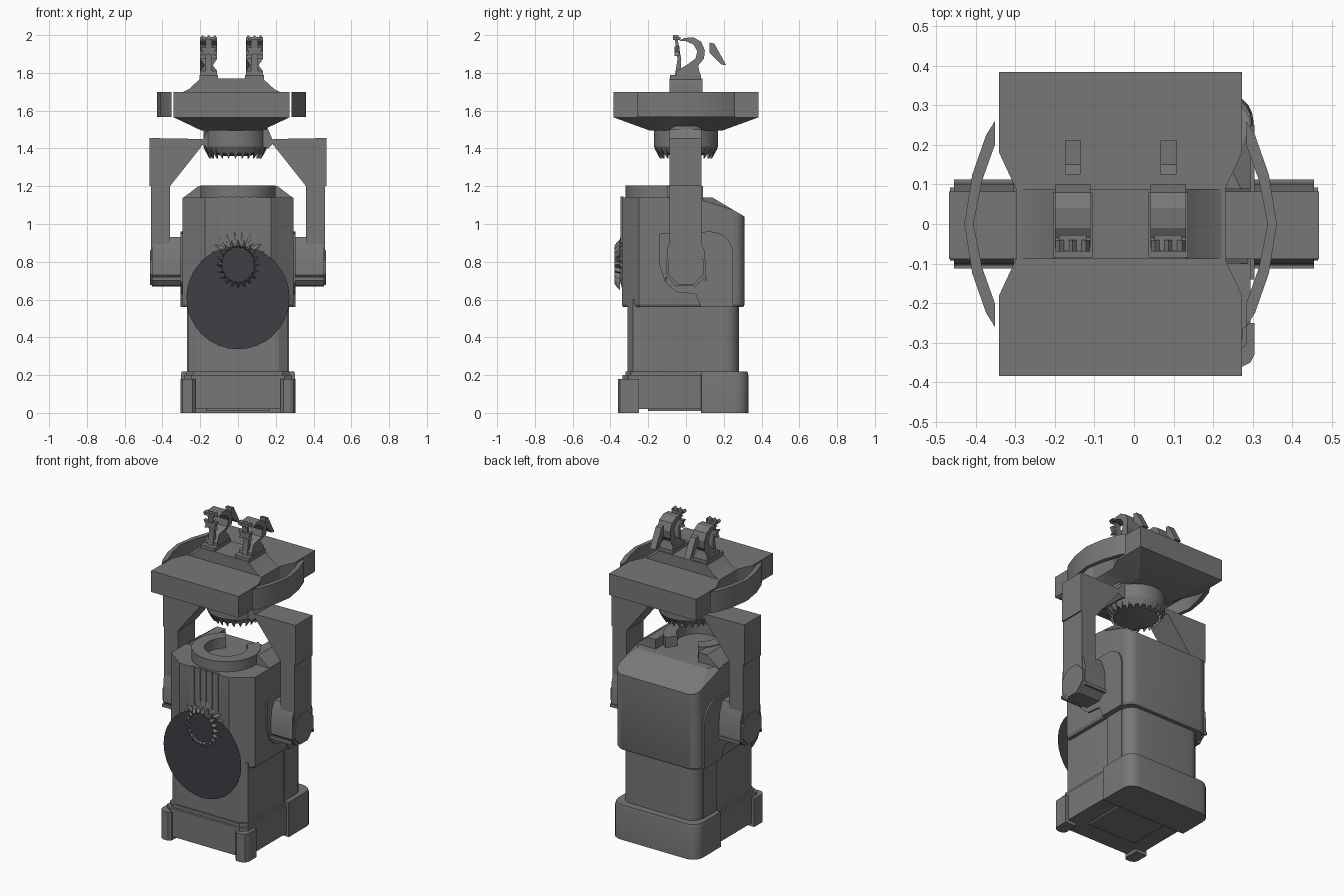
import bpy, bmesh
from math import sin, cos, pi, radians

HX = -0.034  # centre line of the head assembly


def material(name, col):
    m = bpy.data.materials.new(name)
    m.diffuse_color = (*col, 1)
    return m


GREY = material("dark_grey", (0.185, 0.185, 0.185))
DARK = material("near_black", (0.05, 0.05, 0.06))


def loft(name, rings, caps=True, mat=GREY):
    bm = bmesh.new()
    loops = [[bm.verts.new(p) for p in r] for r in rings]
    n = len(loops[0])
    for a, b in zip(loops, loops[1:]):
        for i in range(n):
            j = (i + 1) % n
            bm.faces.new((a[i], a[j], b[j], b[i]))
    if caps:
        bm.faces.new(loops[0])
        bm.faces.new(loops[-1])
    bmesh.ops.recalc_face_normals(bm, faces=bm.faces)
    me = bpy.data.meshes.new(name)
    bm.to_mesh(me)
    bm.free()
    me.materials.append(mat)
    ob = bpy.data.objects.new(name, me)
    bpy.context.collection.objects.link(ob)
    return ob


def prism(name, pts, axis, lo, hi, mat=GREY):
    put = {'x': lambda a, b, c: (c, a, b), 'y': lambda a, b, c: (a, c, b),
           'z': lambda a, b, c: (a, b, c)}[axis]
    return loft(name, [[put(a, b, c) for a, b in pts] for c in (lo, hi)], mat=mat)


def box(name, x0, x1, y0, y1, z0, z1):
    return prism(name, [(x0, y0), (x1, y0), (x1, y1), (x0, y1)], 'z', z0, z1)


def arc(cx, cy, r, a0, a1, n):
    return [(cx + r * cos(radians(a0 + (a1 - a0) * i / n)),
             cy + r * sin(radians(a0 + (a1 - a0) * i / n))) for i in range(n + 1)]


def hull_outline(w, y0, y1, r, cx, cy):
    """Plan outline: chamfered front corners (cx, cy), rounded back corners r."""
    return ([(-w + cx, y0), (w - cx, y0), (w, y0 + cy)]
            + arc(w - r, y1 - r, r, 0, 90, 5) + arc(-w + r, y1 - r, r, 90, 180, 5)
            + [(-w, y0 + cy)])


def star(cx, cz, y, r0, r1, n, squash=1.0):
    return [(cx + (r1 if i % 2 else r0) * cos(pi * i / n), y,
             cz + (r1 if i % 2 else r0) * squash * sin(pi * i / n)) for i in range(2 * n)]


def flip(pts, s):
    return [(s * a, b) for a, b in pts]


# Base plinth with rounded rear block and front feet
prism("base_plate", hull_outline(0.285, -0.335, 0.20, 0.03, 0.04, 0.03), 'z', 0.02, 0.20)
prism("base_plate_top", hull_outline(0.275, -0.32, 0.2, 0.03, 0.04, 0.03), 'z', 0.2, 0.22)
back = hull_outline(0.302, 0.08, 0.33, 0.07, 0.001, 0.001)
loft("base_rear_block", [[(x * f, y * f, z) for x, y in back]
                         for z, f in ((0, 1), (0.2, 1), (0.22, 0.985))])
box("base_bottom_panel", -0.17, 0.17, -0.2, 0.2, 0.01, 0.03)
for s in (-1, 1):
    foot = [(0.225, -0.345), (0.24, -0.36), (0.275, -0.36), (0.295, -0.35), (0.305, -0.33),
            (0.305, -0.25), (0.225, -0.25)]
    prism("front_foot", flip(foot, s), 'z', 0, 0.18)

# Lower body
prism("lower_body", hull_outline(0.265, -0.31, 0.28, 0.07, 0.05, 0.03), 'z', 0.2, 0.6)

# Upper body with sloping rear top
up = hull_outline(0.295, -0.34, 0.31, 0.06, 0.12, 0.09)
ob = loft("upper_body", [[(x * 0.97, y * 0.98, 0.56) for x, y in up],
                         [(x, y, 0.575) for x, y in up], [(x, y, 1.14) for x, y in up]])
bm = bmesh.new()
bm.from_mesh(ob.data)
for co, no in (((0, 0.14, 1.14), (0, 0.51, 0.86)),
               ((0.255, 0.12, 1.14), (0.5, 0.25, 0.8)), ((-0.255, 0.12, 1.14), (-0.5, 0.25, 0.8))):
    bmesh.ops.bisect_plane(bm, geom=bm.verts[:] + bm.edges[:] + bm.faces[:],
                           plane_co=co, plane_no=no, clear_outer=True)
    bmesh.ops.holes_fill(bm, edges=[e for e in bm.edges if e.is_boundary], sides=0)
bmesh.ops.recalc_face_normals(bm, faces=bm.faces)
bm.to_mesh(ob.data)
bm.free()

# Chest ribs
for i in range(5):
    x = -0.08 + i * 0.042
    box("chest_rib", x - 0.013, x + 0.013, -0.346, -0.33, 0.9, 1.145)

# Open collar and shoulder wedges
prism("neck_collar", arc(0, -0.12, 0.2, -235, 55, 24) + arc(0, -0.12, 0.125, 55, -235, 24),
      'z', 1.12, 1.205)
for s in (-1, 1):
    prism("shoulder_wedge", flip([(0.295, 1.12), (0.295, 1.135), (0.21, 1.2), (0.15, 1.2),
                                  (0.15, 1.12)], s), 'y', -0.1, 0.09)

# Chest disc and spiked medallion
prism("chest_disc", arc(0, 0.61, 0.273, 0, 348.75, 31), 'y', -0.358, -0.357, DARK)
loft("medallion_fan", [star(0, 0.81, -0.338, 0.155, 0.12, 22),
                       star(0, 0.81, -0.352, 0.105, 0.1, 22)])
loft("medallion_ring", [star(0, 0.785, -0.35, 0.122, 0.09, 20, 1.1),
                        star(0, 0.785, -0.366, 0.108, 0.085, 20, 1.1),
                        star(0, 0.785, -0.378, 0.092, 0.085, 20, 1.1),
                        star(0, 0.785, -0.35, 0.085, 0.08, 20, 1.1)], caps=False)
prism("medallion_core", arc(0, 0.785, 0.09, 0, 342, 19), 'y', -0.364, -0.35, DARK)

# Side panels, pivots and arms on both sides
for s in (-1, 1):
    panel = ([(-0.14, 0.95), (-0.14, 0.78), (-0.11, 0.69), (-0.05, 0.64), (0.05, 0.63),
              (0.08, 0.56), (0.25, 0.56)] + arc(0.13, 0.84, 0.12, 0, 90, 6))
    prism("side_panel", panel, 'x', s * 0.25, s * 0.305)
    prism("side_lower_panel", [(0.08, 0.22), (0.21, 0.22), (0.21, 0.56), (0.08, 0.56)],
          'x', s * 0.2, s * 0.27)
    pod = [(-0.1, 0.87), (-0.105, 0.73), (-0.06, 0.675), (0.05, 0.67), (0.105, 0.72),
           (0.1, 0.85), (0.07, 0.93), (-0.07, 0.93)]
    prism("pivot_housing", pod, 'x', s * 0.28, s * 0.455)
    prism("pivot_cap", arc(0, 0.77, 0.1, 22.5, 337.5, 7), 'x', s * 0.44, s * 0.465)
    for y in (-0.106, 0.106):
        box("pivot_rail", *sorted((s * 0.3, s * 0.455)), y - 0.006, y + 0.006, 0.7, 0.72)
    arm = [(0.36, 0.8), (0.46, 0.8), (0.46, 1.2), (0.468, 1.2), (0.468, 1.455),
           (0.19, 1.45), (0.17, 1.44), (0.36, 1.2)]
    prism("arm", flip(arm, s), 'y', -0.088, 0.082)
    prism("arm_bridge", flip([(0.19, 1.43), (0.16, 1.5), (0.1, 1.5), (0.1, 1.42), (0.16, 1.40)], s),
          'y', -0.088, 0.082)


# Bowl under the head with fringe of teeth
def circ(r, z, n=24):
    return [(HX * 0.4 + r * cos(2 * pi * i / n), r * sin(2 * pi * i / n), z) for i in range(n)]


loft("head_bowl", [circ(0.17, 1.52), circ(0.17, 1.41), circ(0.15, 1.375), circ(0.06, 1.36)])
for i in range(24):
    a = 2 * pi * i / 24
    pt = lambda r, t, z: (HX * 0.4 + r * cos(a + t), r * sin(a + t), z)
    loft("bowl_tooth", [[pt(0.168, -0.12, 1.40), pt(0.168, 0.12, 1.40), pt(0.13, 0, 1.39)],
                        [pt(0.138, -0.01, 1.347), pt(0.138, 0.01, 1.347), pt(0.13, 0, 1.347)]])

# Head slab with pinched sides and tapered underside
half = [(0.307, -0.385), (0.307, -0.18), (0.265, -0.09), (0.265, 0.09), (0.307, 0.18), (0.307, 0.385)]
slab = half + [(-x, -y) for x, y in half]
loft("head_slab", [[(HX + x * f, y * g, z) for x, y in slab]
                   for z, f, g in ((1.495, 0.52, 0.5), (1.565, 1, 1), (1.70, 1, 1))])

# Curved side wings
for s in (-1, 1):
    wing = [(0.318, -0.26), (0.34, -0.225), (0.375, -0.125), (0.395, 0.0), (0.375, 0.125),
            (0.34, 0.225), (0.318, 0.26), (0.318, 0.2), (0.35, 0.11), (0.372, 0.0),
            (0.35, -0.11), (0.318, -0.2)]
    prism("head_wing", [(HX + s * x, y) for x, y in wing], 'z', 1.567, 1.70)

# Mounting bridge on top
prism("top_bridge", [(HX + x, z) for x, z in
                     [(-0.265, 1.695), (-0.225, 1.715), (-0.165, 1.77), (0.165, 1.77),
                      (0.225, 1.715), (0.265, 1.695)]], 'y', -0.088, 0.088)

# Twin hooked ornaments, waisted above the block
hook = [(-0.05, 1.78), (0.08, 1.78), (0.07, 1.81), (0.065, 1.84), (0.095, 1.875), (0.1, 1.92),
        (0.08, 1.965), (0.04, 1.988), (-0.01, 1.985), (-0.035, 1.97), (0.0, 1.968),
        (0.04, 1.95), (0.06, 1.915), (0.05, 1.875), (0.0, 1.84), (-0.05, 1.81)]
for s in (-1, 1):
    x = HX + s * 0.121
    box("ornament_block", x - 0.05, x + 0.05, -0.085, 0.08, 1.75, 1.79)
    loft("ornament_hook", [[(x + k * (0.022 if abs(z - 1.84) < 0.01 else 0.045), y, z)
                            for y, z in hook] for k in (-1, 1)])
    fin = [(0.125, 1.96), (0.15, 1.955), (0.213, 1.84), (0.185, 1.845), (0.125, 1.905)]
    prism("ornament_fin", fin, 'x', x - 0.02, x + 0.02)
    prism("ornament_post", [(-0.06, 1.78), (-0.03, 1.78), (-0.025, 1.87), (-0.045, 1.985),
                            (-0.06, 1.985), (-0.045, 1.87)], 'x', x - 0.018, x + 0.018)
    box("ornament_cap", x - 0.035, x + 0.035, -0.068, -0.028, 1.975, 1.99)
    for t in (-1, 0, 1):
        prism("ornament_tooth", [(x + t * 0.03 - 0.014, 1.985), (x + t * 0.03 + 0.014, 1.985),
                                 (x + t * 0.034, 2.0)], 'y', -0.07, -0.04)
        if t:
            prism("ornament_barb", [(x, 1.9), (x + t * 0.04, 1.89), (x + t * 0.03, 1.91),
                                    (x + t * 0.045, 1.94), (x, 1.93)], 'y', -0.06, -0.035)

# Keep hard edges, smooth only the shallow curves
bpy.ops.object.select_all(action='SELECT')
bpy.context.view_layer.objects.active = ob
bpy.ops.object.shade_smooth_by_angle(angle=radians(25))
